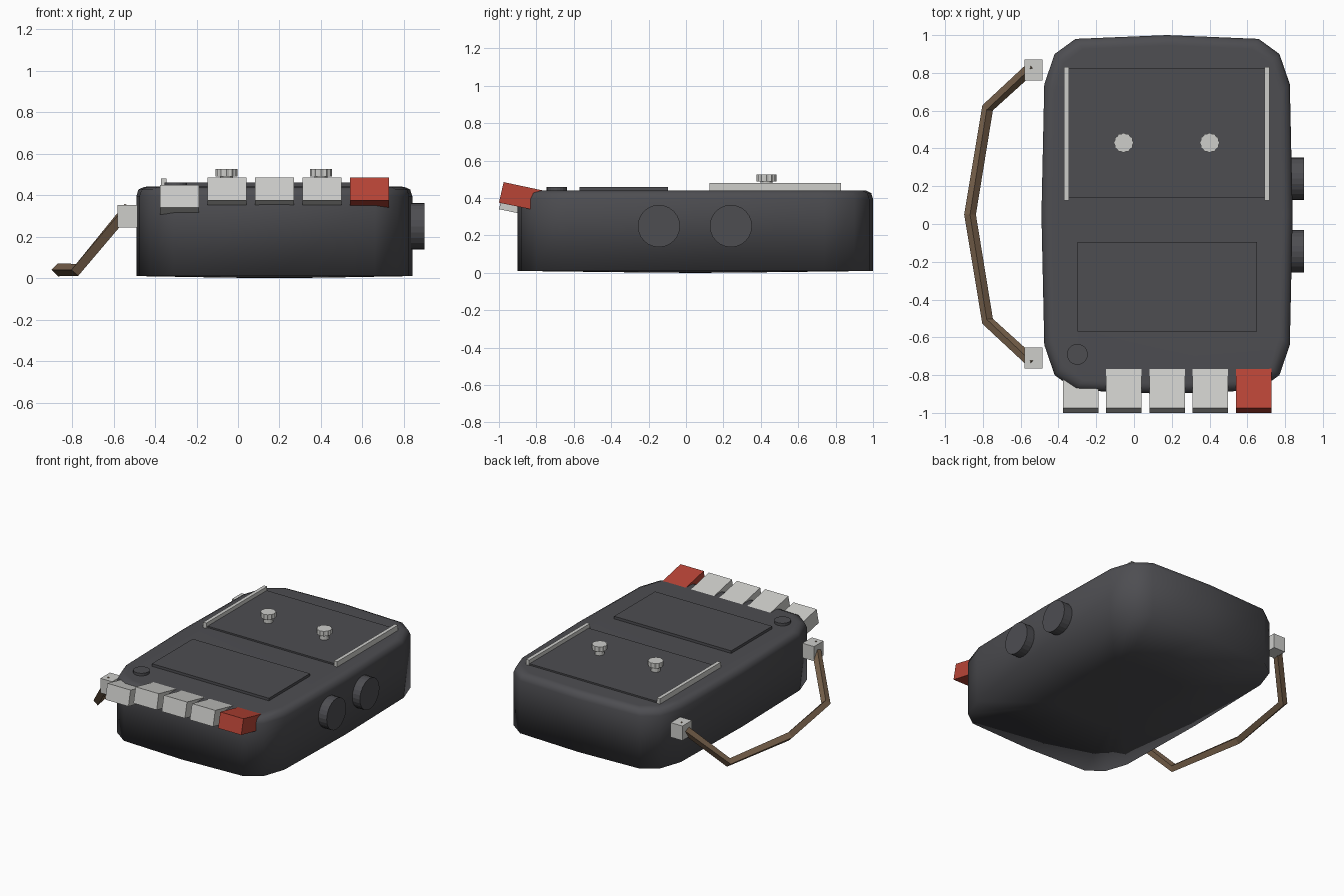
import bpy, bmesh, math
from mathutils import Vector, Matrix

if "Cube" in bpy.data.objects:
    bpy.data.objects.remove(bpy.data.objects["Cube"])


def material(name, rgb):
    m = bpy.data.materials.new(name)
    m.diffuse_color = (*rgb, 1)
    m.use_nodes = True
    m.node_tree.nodes["Principled BSDF"].inputs["Base Color"].default_value = m.diffuse_color
    return m


DARK = material("dark grey plastic", (0.075, 0.075, 0.083))
PALE = material("pale grey", (0.61, 0.61, 0.59))
RED = material("red", (0.48, 0.058, 0.037))
TAN = material("brown leather", (0.21, 0.135, 0.08))


def finish(bm, name, mat, smooth=False):
    bmesh.ops.recalc_face_normals(bm, faces=bm.faces[:])
    for f in bm.faces:
        f.smooth = smooth
    me = bpy.data.meshes.new(name)
    bm.to_mesh(me)
    bm.free()
    me.materials.append(mat)
    ob = bpy.data.objects.new(name, me)
    bpy.context.collection.objects.link(ob)
    return ob


def loft(bm, rings):
    """Skin a list of closed rings of points and cap both ends."""
    vs = [[bm.verts.new(p) for p in r] for r in rings]
    n = len(vs[0])
    for a, b in zip(vs, vs[1:]):
        for i in range(n):
            j = (i + 1) % n
            bm.faces.new((a[i], a[j], b[j], b[i]))
    bm.faces.new(vs[0][::-1])
    bm.faces.new(vs[-1])


def box(name, lo, hi, mat):
    bm = bmesh.new()
    loft(bm, [[(lo[0], lo[1], z), (hi[0], lo[1], z), (hi[0], hi[1], z), (lo[0], hi[1], z)]
              for z in (lo[2], hi[2])])
    return finish(bm, name, mat)


def cylinder(name, c, r, depth, sides, mat, axis='Z', ridge=0.0):
    """Cylinder centred on c; ridge pulls in every other point."""
    bm = bmesh.new()
    rings = []
    for h in (-depth / 2, depth / 2):
        ring = []
        for i in range(sides):
            a = 2 * math.pi * i / sides
            q = r - ridge * (i % 2)
            p = Vector((q * math.cos(a), q * math.sin(a), h))
            if axis == 'X':
                p = Vector((p.z, p.x, p.y))
            ring.append(p + Vector(c))
        rings.append(ring)
    loft(bm, rings)
    return finish(bm, name, mat)


# Rounded body with slightly bulging sides and base
CX, CY = 0.175, 0.05
quad = [(0.665, 0), (0.65, 0.69), (0.595, 0.85), (0.485, 0.93), (0, 0.95)]
outline = (quad + [(-x, y) for x, y in quad[3::-1]]
           + [(-x, -y) for x, y in quad[1:]] + [(x, -y) for x, y in quad[3:0:-1]])


def body_ring(z, inset=0.0, scale=1.0):
    kx, ky = scale * (1 - inset / 0.665), scale * (1 - inset / 0.95)
    return [(CX + x * kx, CY + y * ky, z) for x, y in outline]


bm = bmesh.new()
loft(bm, [body_ring(0.0, scale=0.05), body_ring(0.003, scale=0.4), body_ring(0.01),
          body_ring(0.395), body_ring(0.427, 0.010), body_ring(0.44, 0.038),
          body_ring(0.441, 0.055)])
finish(bm, "body", DARK, True)

# Plates, rails and button on the top
box("tape_door", (-0.36, 0.14, 0.43), (0.71, 0.825, 0.452), DARK)
box("speaker_plate", (-0.30, -0.57, 0.43), (0.65, -0.095, 0.46), DARK)
for i, x in enumerate((-0.357, 0.704)):
    box(f"door_rail_{i}", (x - 0.013, 0.125, 0.43), (x + 0.013, 0.83, 0.48), PALE)
cylinder("round_button", (-0.30, -0.69, 0.445), 0.055, 0.03, 20, DARK)

# Tape spindles with toothed heads
for i, x in enumerate((-0.055, 0.40)):
    cylinder(f"spindle_stem_{i}", (x, 0.43, 0.465), 0.032, 0.06, 12, PALE)
    cylinder(f"spindle_head_{i}", (x, 0.43, 0.507), 0.053, 0.036, 24, PALE, ridge=0.005)

# Dials on the right side
for i, y in enumerate((0.24, -0.145)):
    cylinder(f"side_dial_{i}", (0.855, y, 0.25), 0.113, 0.09, 24, DARK, 'X')

# Row of tilted keys: the first is pressed down, the last is red
profile = [(-0.975, 0.485), (-1.0, 0.375), (-0.83, 0.34), (-0.75, 0.437)]
for i in range(5):
    x, drop = -0.283 + i * 0.229, 0.035 if i == 0 else 0
    bm = bmesh.new()
    loft(bm, [[(x + s * 0.094, y, z - drop) for y, z in profile] for s in (-1, 1)])
    finish(bm, f"key_{i}", RED if i == 4 else PALE)

# Carry strap: diamond section along a bent path
path = [Vector(p) for p in ((-0.53, 0.84, 0.335), (-0.775, 0.615, 0.04), (-0.868, 0.05, 0.04),
                            (-0.775, -0.515, 0.04), (-0.53, -0.74, 0.335))]
rings = []
for i, p in enumerate(path):
    d0 = (p - path[max(i - 1, 0)]).normalized()
    d1 = (path[min(i + 1, 4)] - p).normalized()
    t = (d0 + d1).normalized()
    u = t.cross(Vector((0, 0, 1))).normalized()
    v = u.cross(t)
    r = 0.031
    rings.append([p + u * r, p + v * r, p - u * r, p - v * r])
bm = bmesh.new()
loft(bm, rings)
finish(bm, "carry_strap", TAN)

# Strap clips
for i, y in enumerate((0.815, -0.71)):
    box(f"strap_clip_{i}", (-0.58, y - 0.055, 0.245), (-0.485, y + 0.055, 0.352), PALE)
